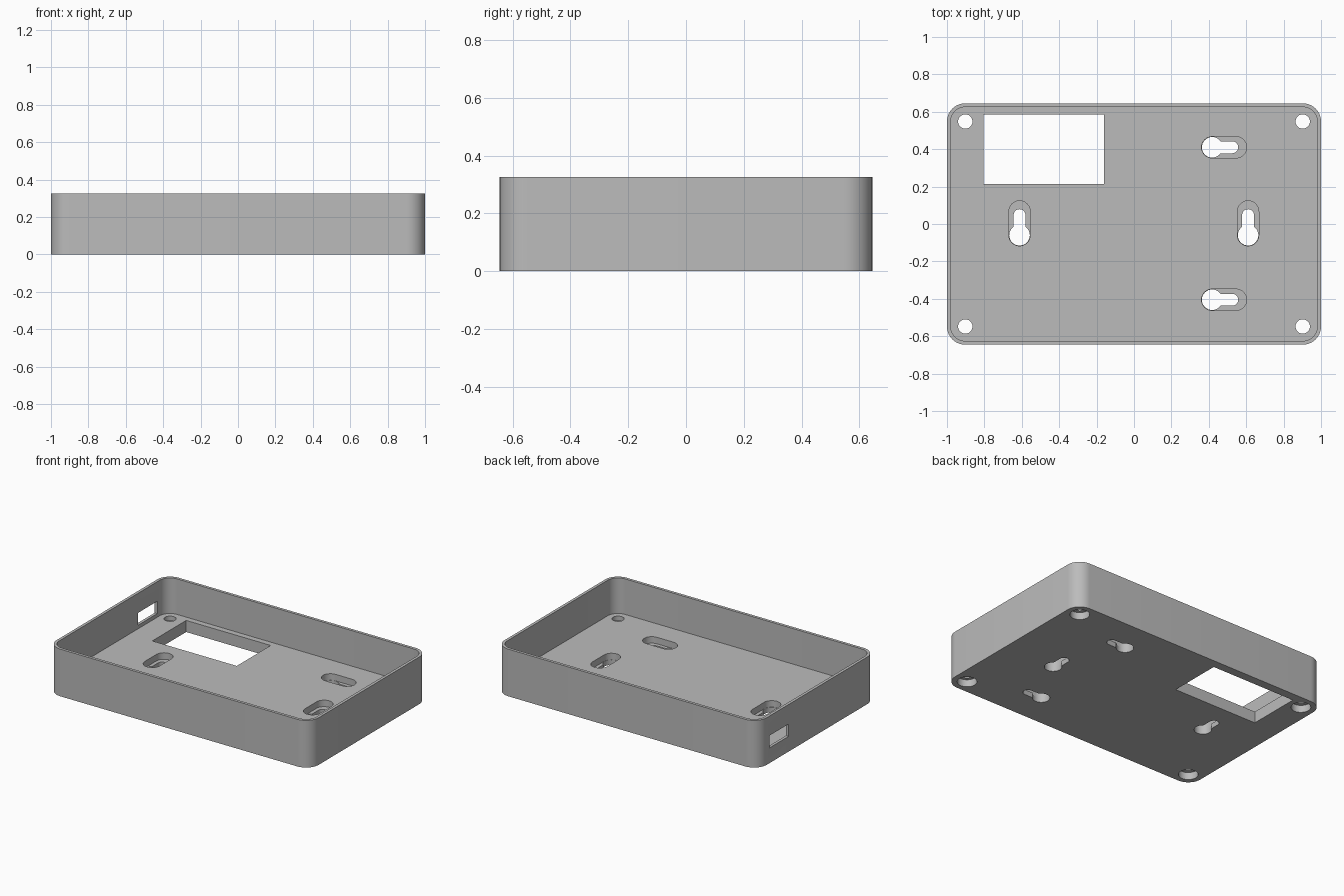
import bpy, bmesh, math

if "Cube" in bpy.data.objects:
    bpy.data.objects.remove(bpy.data.objects["Cube"])

LENGTH, WIDTH, HEIGHT = 2.0, 1.29, 0.325
WALL, FLOOR, LEDGE, CORNER = 0.02, 0.08, 0.035, 0.097

grey = bpy.data.materials.new("grey_plastic")
grey.diffuse_color = (0.5, 0.5, 0.5, 1)
grey.use_nodes = True
grey.node_tree.nodes["Principled BSDF"].inputs["Base Color"].default_value = grey.diffuse_color


def prism(name, outline, z0, z1):
    """Extrude a closed xy outline from z0 to z1."""
    bm = bmesh.new()
    face = bm.faces.new([bm.verts.new((x, y, z0)) for x, y in outline])
    top = bmesh.ops.extrude_face_region(bm, geom=[face])["geom"]
    verts = [v for v in top if isinstance(v, bmesh.types.BMVert)]
    bmesh.ops.translate(bm, vec=(0, 0, z1 - z0), verts=verts)
    bmesh.ops.recalc_face_normals(bm, faces=bm.faces)
    mesh = bpy.data.meshes.new(name)
    bm.to_mesh(mesh)
    bm.free()
    mesh.materials.append(grey)
    obj = bpy.data.objects.new(name, mesh)
    bpy.context.collection.objects.link(obj)
    return obj


def rounded_rect(hx, hy, r, n=10):
    pts = []
    for i, (sx, sy) in enumerate([(1, 1), (-1, 1), (-1, -1), (1, -1)]):
        for k in range(n + 1):
            a = math.pi / 2 * (i + k / n)
            pts.append((sx * (hx - r) + r * math.cos(a),
                        sy * (hy - r) + r * math.sin(a)))
    return pts


def rect(x0, x1, y0, y1):
    return [(x0, y0), (x1, y0), (x1, y1), (x0, y1)]


def circle(cx, cy, r, n=32):
    return [(cx + r * math.cos(2 * math.pi * k / n),
             cy + r * math.sin(2 * math.pi * k / n)) for k in range(n)]


def slot(cx, cy, length, angle, r, n=16):
    """Round-ended slot running from its start centre along an angle."""
    pts = []
    for end, start in ((length, -math.pi / 2), (0, math.pi / 2)):
        for k in range(n + 1):
            a = start + math.pi * k / n
            u, v = end + r * math.cos(a), r * math.sin(a)
            pts.append((cx + u * math.cos(angle) - v * math.sin(angle),
                        cy + u * math.sin(angle) + v * math.cos(angle)))
    return pts


def cut(body, outline, z0, z1):
    cutter = prism("cutter", outline, z0, z1)
    cutter.hide_render = True
    mod = body.modifiers.new("cut", "BOOLEAN")
    mod.operation, mod.solver, mod.object = "DIFFERENCE", "EXACT", cutter
    bpy.context.view_layer.objects.active = body
    bpy.ops.object.modifier_apply(modifier=mod.name)
    bpy.data.objects.remove(cutter)


# Open tray with rounded corners
tray = prism("enclosure_tray", rounded_rect(LENGTH / 2, WIDTH / 2, CORNER), 0, HEIGHT)
cut(tray, rounded_rect(LENGTH / 2 - WALL, WIDTH / 2 - WALL, CORNER - WALL), FLOOR, 1)

# Rectangular floor opening and cable port in the left wall
cut(tray, rect(-0.805, -0.16, 0.215, 0.585), -1, 0.2)
cut(tray, rect(-1.1, -0.9, 0.31, 0.52), 0.105, 0.19)

# Corner screw holes, counterbored from below
for sx in (-1, 1):
    for sy in (-1, 1):
        cut(tray, circle(sx * 0.902, sy * 0.548, 0.0385), -1, 0.2)
        cut(tray, circle(sx * 0.902, sy * 0.548, 0.062), -1, 0.05)

# Keyhole hangers: pocket above, round head and narrow neck right through
for x, y, angle in [(0.418, 0.41, 0), (0.418, -0.405, 0),
                    (-0.612, -0.06, math.pi / 2), (0.61, -0.06, math.pi / 2)]:
    cut(tray, slot(x, y, 0.127, angle, 0.057), LEDGE, 0.2)
    cut(tray, circle(x, y, 0.055), -1, 0.2)
    cut(tray, slot(x, y, 0.107, angle, 0.032), -1, 0.2)

bpy.ops.object.select_all(action="DESELECT")
tray.select_set(True)
bpy.context.view_layer.objects.active = tray
bpy.ops.object.shade_smooth_by_angle(angle=math.radians(30))
